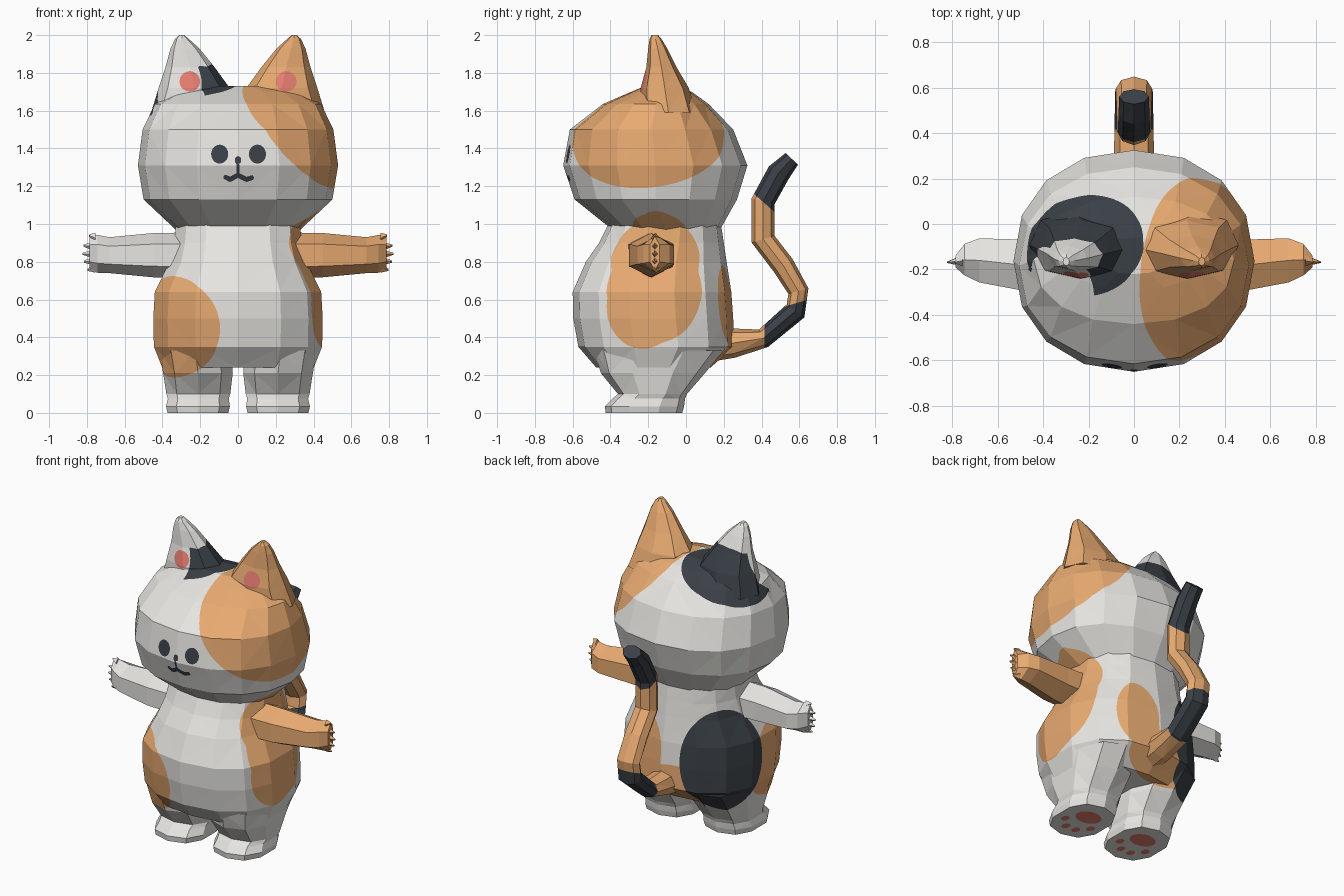
import bpy, bmesh, math
from mathutils import Vector as V

if "Cube" in bpy.data.objects:
    bpy.data.objects.remove(bpy.data.objects["Cube"])

# ---- flat colours ----
COLOURS = {"white": (.79, .78, .75), "orange": (.80, .40, .165),
           "charcoal": (.042, .051, .062), "pink": (.83, .215, .17)}
MATS = []
for cname, rgb in COLOURS.items():
    m = bpy.data.materials.new(cname)
    m.diffuse_color = (*rgb, 1)
    m.use_nodes = True
    m.node_tree.nodes["Principled BSDF"].inputs["Base Color"].default_value = m.diffuse_color
    MATS.append(m)
WHITE, ORANGE, DARK, PINK = range(4)


# ---- distance rules for painted patches (negative inside) ----
def ellipsoid(c, r):
    c, k = V(c), min(r)
    return lambda p: (math.sqrt(sum(((p[i] - c[i]) / r[i]) ** 2 for i in range(3))) - 1) * k


def stroke(a, b, r):
    a, b = V(a), V(b)

    def rule(p):
        q = V((p.x, p.z))
        t = max(0, min(1, (q - a).dot(b - a) / (b - a).length_squared))
        return max((q - a - t * (b - a)).length - r, p.y + .4)
    return rule


def union(*rules):
    return lambda p: min(f(p) for f in rules)


def minus(f, g):
    return lambda p: max(f(p), -g(p))


def paint(bm, mat, rule, res):
    """Refine the mesh along the patch outline, cut it there, colour the inside."""
    for _ in range(7):
        bmesh.ops.triangulate(bm, faces=bm.faces[:])
        near = []
        for e in bm.edges:
            n = e.calc_length()
            if n > res and abs(rule((e.verts[0].co + e.verts[1].co) / 2)) < n * .75:
                near.append(e)
        if not near:
            break
        bmesh.ops.subdivide_edges(bm, edges=near, cuts=1)
    bmesh.ops.triangulate(bm, faces=bm.faces[:])
    val = {v: rule(v.co) for v in bm.verts}
    cuts = set()
    for e in bm.edges[:]:
        a, b = e.verts
        if val[a] * val[b] < 0:
            t = val[a] / (val[a] - val[b])
            cuts.add(bmesh.utils.edge_split(e, a, max(.02, min(.98, t)))[1])
    for f in bm.faces[:]:
        vs = [v for v in f.verts if v in cuts]
        if len(vs) == 2:
            bmesh.utils.face_split(f, vs[0], vs[1])
    for f in bm.faces:
        if rule(f.calc_center_median()) < 0:
            f.material_index = mat


# ---- lofted parts ----
def oval(c, u, v, n, e=1.0):
    c, u, v, pts = V(c), V(u), V(v), []
    for i in range(n):
        a = 2 * math.pi * i / n
        s, k = round(math.sin(a), 6), round(-math.cos(a), 6)
        pts.append(c + u * math.copysign(abs(s) ** e, s) + v * math.copysign(abs(k) ** e, k))
    return pts


def stack(rows, n, e=.92, sx=1):
    """Horizontal rings from rows of z, centre x, half width, front y, back y."""
    return [oval((sx * cx, (y0 + y1) / 2, z), (hw, 0, 0), (0, (y1 - y0) / 2, 0), n, e)
            for z, cx, hw, y0, y1 in rows]


def part(name, lofts, base=WHITE, coats=()):
    bm = bmesh.new()
    for rings in lofts:
        loops = [[bm.verts.new(p) for p in r] for r in rings]
        n = len(loops[0])
        for a, b in zip(loops, loops[1:]):
            for j in range(n):
                k = (j + 1) % n
                bm.faces.new((a[j], a[k], b[k], b[j]))
        bm.faces.new(loops[0][::-1])
        bm.faces.new(loops[-1])
    bmesh.ops.recalc_face_normals(bm, faces=bm.faces[:])
    for f in bm.faces:
        f.material_index = base
    for coat in coats:
        paint(bm, *coat)
    me = bpy.data.meshes.new(name)
    bm.to_mesh(me)
    bm.free()
    for m in MATS:
        me.materials.append(m)
    ob = bpy.data.objects.new(name, me)
    bpy.context.collection.objects.link(ob)
    return ob


# ---- fur patches ----
side_patch = (ORANGE, union(ellipsoid((.45, -.165, .72), (.2, .28, .35)),
                            ellipsoid((.45, -.23, .56), (.2, .2, .22)),
                            ellipsoid((.5, -.165, .84), (.33, .295, .225))), .05)
head_coats = [
    (ORANGE, ellipsoid((.485, -.25, 1.65), (.465, .575, .46)), .05),
    (DARK, minus(ellipsoid((-.23, -.09, 1.66), (.29, .23, .2)),
                 ellipsoid((-.39, -.36, 1.77), (.235, .26, .24))), .04)]
body_coats = [
    (ORANGE, ellipsoid((-.36, -.42, .455), (.285, .42, .27)), .05),
    side_patch,
    (ORANGE, union(ellipsoid((.155, .25, .57), (.145, .15, .23)),
                   ellipsoid((-.08, .22, .34), (.28, .2, .16))), .05),
    (DARK, ellipsoid((-.335, .10, .53), (.25, .28, .33)), .05)]

# ---- face: eyes, nose and mouth cut into the head ----
mouth = [(-.064, 1.247), (-.042, 1.236), (0, 1.258), (.045, 1.236), (.072, 1.245)]
face = union(ellipsoid((-.097, -.63, 1.37), (.045, .3, .05)),
             ellipsoid((.103, -.63, 1.37), (.045, .3, .05)),
             stroke((0, 1.333), (0, 1.343), .016), stroke((0, 1.345), (0, 1.265), .007),
             *[stroke(a, b, .013) for a, b in zip(mouth, mouth[1:])])

part("head", [stack([(.97, 0, .33, -.39, .18), (1.13, 0, .50, -.59, .27),
                     (1.31, 0, .53, -.65, .325), (1.5, 0, .505, -.615, .25),
                     (1.635, 0, .44, -.44, .12), (1.70, 0, .32, -.29, .03),
                     (1.73, 0, .16, -.22, -.06)], 16)],
     coats=head_coats + [side_patch, (DARK, face, .012)])

part("body", [stack([(1.0, 0, .335, -.41, .185), (.9, 0, .345, -.46, .20),
                     (.8, 0, .37, -.53, .215), (.64, 0, .45, -.60, .24),
                     (.5, 0, .458, -.597, .25), (.35, 0, .455, -.57, .255),
                     (.24, 0, .41, -.475, .13)], 14, .84)], coats=body_coats)

# ---- paired ears, arms and legs ----
for side, sx in (("left", -1), ("right", 1)):
    pink_spot = (PINK, ellipsoid((sx * .256, -.24, 1.757), (.057, .08, .055)), .015)
    part(side + "_ear", [stack([(1.59, .26, .2, -.24, .055), (1.72, .232, .188, -.24, .015),
                                (1.83, .254, .13, -.21, -.05), (1.93, .281, .076, -.2, -.1),
                                (1.98, .297, .036, -.193, -.13),
                                (2.0, .298, .014, -.183, -.147)], 8, .85, sx)],
         coats=head_coats + [pink_spot])

    arm = [oval((sx * x, y, z), (0, hy, 0), (0, 0, hz), 6)
           for x, y, z, hy, hz in ((.25, -.185, .835, .138, .12), (.45, -.185, .835, .133, .117),
                                   (.68, -.16, .835, .112, .095), (.745, -.157, .842, .08, .1),
                                   (.785, -.165, .845, .03, .09))]
    claws = [[oval((sx * .755, -.162, .845 + (z - .845) * .85), (0, .024, 0), (0, 0, .028), 4),
              oval((sx * x, -.168, z), (0, .003, 0), (0, 0, .005), 4)]
             for x, z in ((.79, .94), (.818, .886), (.822, .842), (.815, .8), (.797, .757))]
    part(side + "_arm", [arm] + claws, ORANGE if sx > 0 else WHITE)

    pads = [(.21, -.17, .085, .065), (.115, -.265, .024, .03), (.175, -.33, .024, .03),
            (.25, -.33, .024, .03), (.31, -.265, .024, .03)]
    sole = union(*[ellipsoid((sx * x, y, 0), (rx, ry, .025)) for x, y, rx, ry in pads])
    sole_only = lambda p, f=sole: max(f(p), p.z - .004)
    part(side + "_leg", [stack([(.33, .225, .2, -.49, .2), (.21, .212, .192, -.45, .1),
                                (.1, .21, .176, -.36, .005), (.075, .21, .168, -.39, -.005),
                                (.035, .212, .176, -.43, -.01), (0, .212, .168, -.425, -.02)],
                               10, .82, sx)],
         coats=body_coats[:1] + body_coats[2:] + [(PINK, sole_only, .015)])

# ---- tail: bent tube with dark band and tip ----
path = [(.12, .355), (.25, .37), (.41, .395), (.58, .54), (.595, .645), (.515, .78), (.408, .92),
        (.408, 1.12), (.49, 1.27), (.56, 1.345)]
thick = [.085, .078, .052, .058, .055, .06, .063, .063, .062, .045]
tube = []
for i, (y, z) in enumerate(path):
    a, b = path[max(i - 1, 0)], path[min(i + 1, len(path) - 1)]
    t = V((0, b[0] - a[0], b[1] - a[1])).normalized()
    tube.append(oval((0, y, z), (.092 - .003 * i, 0, 0), V((0, -t.z, t.y)) * thick[i], 8))
part("tail", [tube], ORANGE, [
    (DARK, lambda p: max(.415 - p.y, p.z - .58 + .3 * (.58 - p.y)), .06),
    (DARK, lambda p: 1.115 - p.z - .88 * (p.y - .41), .06)])
